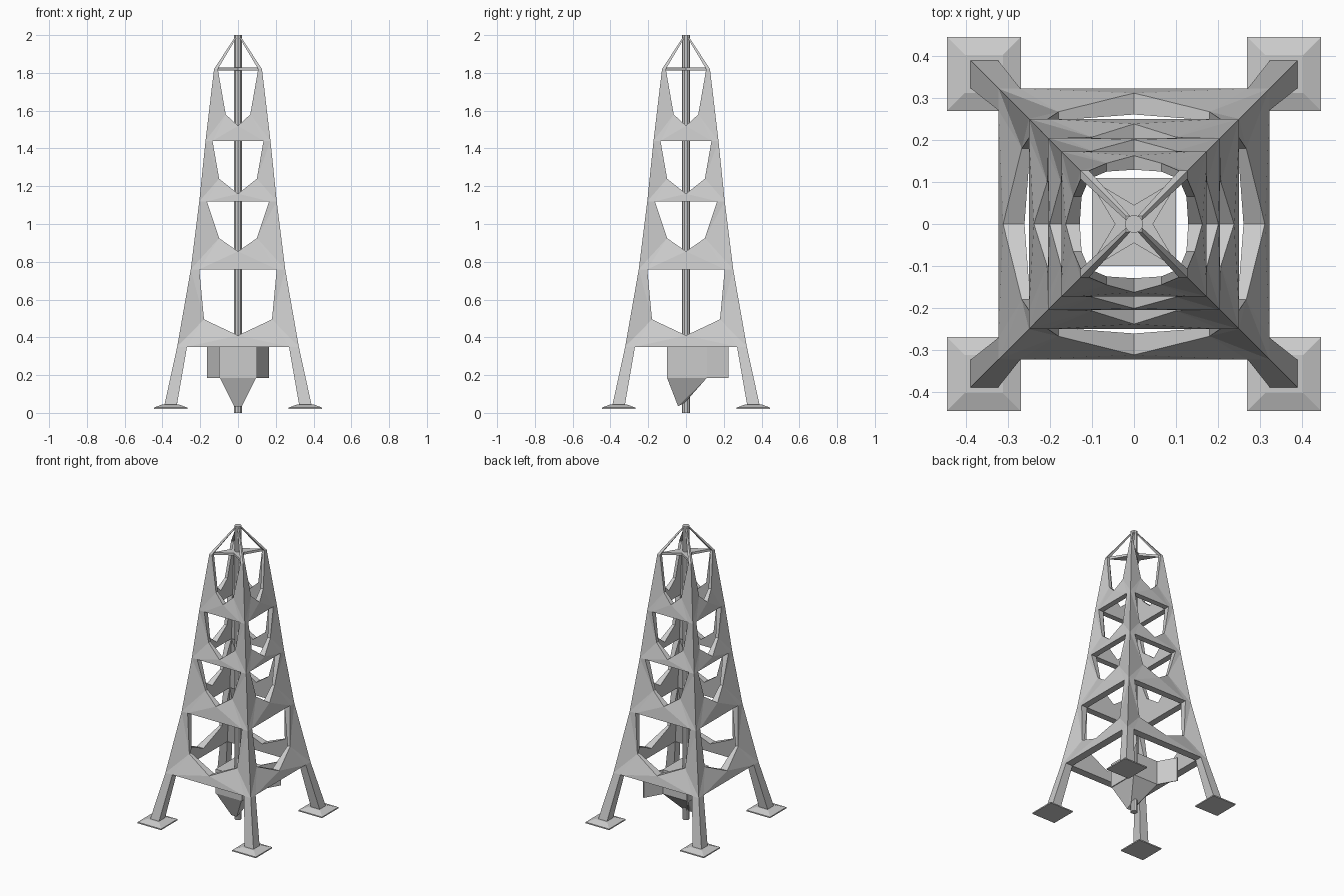
import bpy, bmesh
from math import pi
from mathutils import Vector, Matrix

if "Cube" in bpy.data.objects:
    bpy.data.objects.remove(bpy.data.objects["Cube"])


def finish(bm, name):
    bmesh.ops.remove_doubles(bm, verts=bm.verts, dist=0.0005)
    bmesh.ops.recalc_face_normals(bm, faces=bm.faces)
    me = bpy.data.meshes.new(name)
    bm.to_mesh(me)
    bm.free()
    ob = bpy.data.objects.new(name, me)
    bpy.context.collection.objects.link(ob)
    return ob


def hull(bm, pts):
    vs = [bm.verts.new(p) for p in pts]
    bmesh.ops.convex_hull(bm, input=vs)


def square(cx, cy, h, z):
    return [(cx + a * h, cy + b * h, z) for a in (-1, 1) for b in (-1, 1)]


def four_times(bm):
    # copy the geometry around the vertical axis
    base = bm.verts[:] + bm.edges[:] + bm.faces[:]
    for k in (1, 2, 3):
        d = bmesh.ops.duplicate(bm, geom=base)
        vs = [g for g in d["geom"] if isinstance(g, bmesh.types.BMVert)]
        bmesh.ops.rotate(bm, verts=vs, matrix=Matrix.Rotation(k * pi / 2, 3, 'Z'))


# Lattice tiers: z, outer and inner half width at bottom; same at top; tip z; gusset x, z
rings = [(0.35, 0.322, 0.270), (0.76, 0.250, 0.205), (1.12, 0.205, 0.165),
         (1.44, 0.172, 0.135), (1.82, 0.127, 0.107)]
sills = [(0.41, 0.180, 0.495), (0.855, 0.100, 0.925), (1.16, 0.100, 1.24), (1.52, 0.065, 1.58)]


def tier(bm, lo, hi, sill):
    (z0, w0, i0), (z1, w1, i1) = lo, hi
    zt, xg, zg = sill

    def at(a, b, z):
        return a + (b - a) * (z - z0) / (z1 - z0)
    for s in (-1, 1):
        p = {
            "B": (0, -w0, z0), "J": (i0, -w0, z0), "C": (w0, -w0, z0),
            "D": (w1, -w1, z1), "W": (i1, -w1, z1),
            "T": (0, -at(w0, w1, zt), zt), "G": (xg, -at(i0, i1, zg) - 0.02, zg),
            "b": (0, -i0, z0), "j": (i0, -i0, z0), "w": (i1, -i1, z1),
            "t": (0, -at(i0, i1, zt), zt), "g": (xg, -at(i0, i1, zg), zg),
        }
        v = {k: bm.verts.new((s * c[0], c[1], c[2])) for k, c in p.items()}
        for f in ("BJT", "JGT", "JCG", "CDG", "DWG", "bjgt", "jwg", "BJjb", "TGgt", "GWwg"):
            bm.faces.new([v[k] for k in f])


bm = bmesh.new()
for k in range(4):
    tier(bm, rings[k], rings[k + 1], sills[k])
four_times(bm)
finish(bm, "lattice_tower")

# Lower legs
bm = bmesh.new()
hull(bm, square(0.357, 0.357, 0.033, 0.04) + square(0.296, 0.296, 0.026, 0.35))
four_times(bm)
finish(bm, "lower_legs")

# Foot pads
bm = bmesh.new()
hull(bm, square(0.357, 0.357, 0.0885, 0.02) + square(0.357, 0.357, 0.0885, 0.028)
     + square(0.357, 0.357, 0.045, 0.044))
four_times(bm)
finish(bm, "foot_pads")

# Central drill pole
bm = bmesh.new()
bmesh.ops.create_cone(bm, cap_ends=True, segments=10, radius1=0.022, radius2=0.022,
                      depth=2, matrix=Matrix.Translation((0, 0, 1)))
finish(bm, "centre_pole")

# Four pointed guide plate at the top of the legs
bm = bmesh.new()
star = [(0.112, 0.112), (0, 0.045), (-0.112, 0.112), (-0.045, 0),
        (-0.112, -0.112), (0, -0.045), (0.112, -0.112), (0.045, 0)]
f = bm.faces.new([bm.verts.new((x, y, 1.812)) for x, y in star])
ext = bmesh.ops.extrude_face_region(bm, geom=[f])
bmesh.ops.translate(bm, vec=(0, 0, 0.016),
                    verts=[g for g in ext["geom"] if isinstance(g, bmesh.types.BMVert)])
finish(bm, "guide_plate")

# Tapered struts from the legs to the pole tip
bm = bmesh.new()
hull(bm, square(0.117, 0.117, 0.010, 1.82) + square(0.014, 0.014, 0.005, 1.985))
four_times(bm)
finish(bm, "top_struts")

# Hopper under the tower
bm = bmesh.new()
hull(bm, [(x, y, z) for x in (-0.1, 0.1) for y in (-0.1, 0.11) for z in (0.185, 0.35)])
finish(bm, "hopper_box")
bm = bmesh.new()
pts = []
for s in (-1, 1):
    pts += [(s * 0.095, -0.1, 0.185), (s * 0.095, 0.11, 0.185),
            (s * 0.02, -0.042, 0.035), (s * 0.02, -0.005, 0.055)]
hull(bm, pts)
finish(bm, "hopper_chute")

# Splayed hopper wings
for s, side in ((-1, "left"), (1, "right")):
    bm = bmesh.new()
    hull(bm, [(s * x, y, z) for x, y in ((0.1, 0.11), (0.095, 0.11), (0.165, 0.225), (0.16, 0.225))
              for z in (0.185, 0.35)])
    finish(bm, side + "_hopper_wing")
